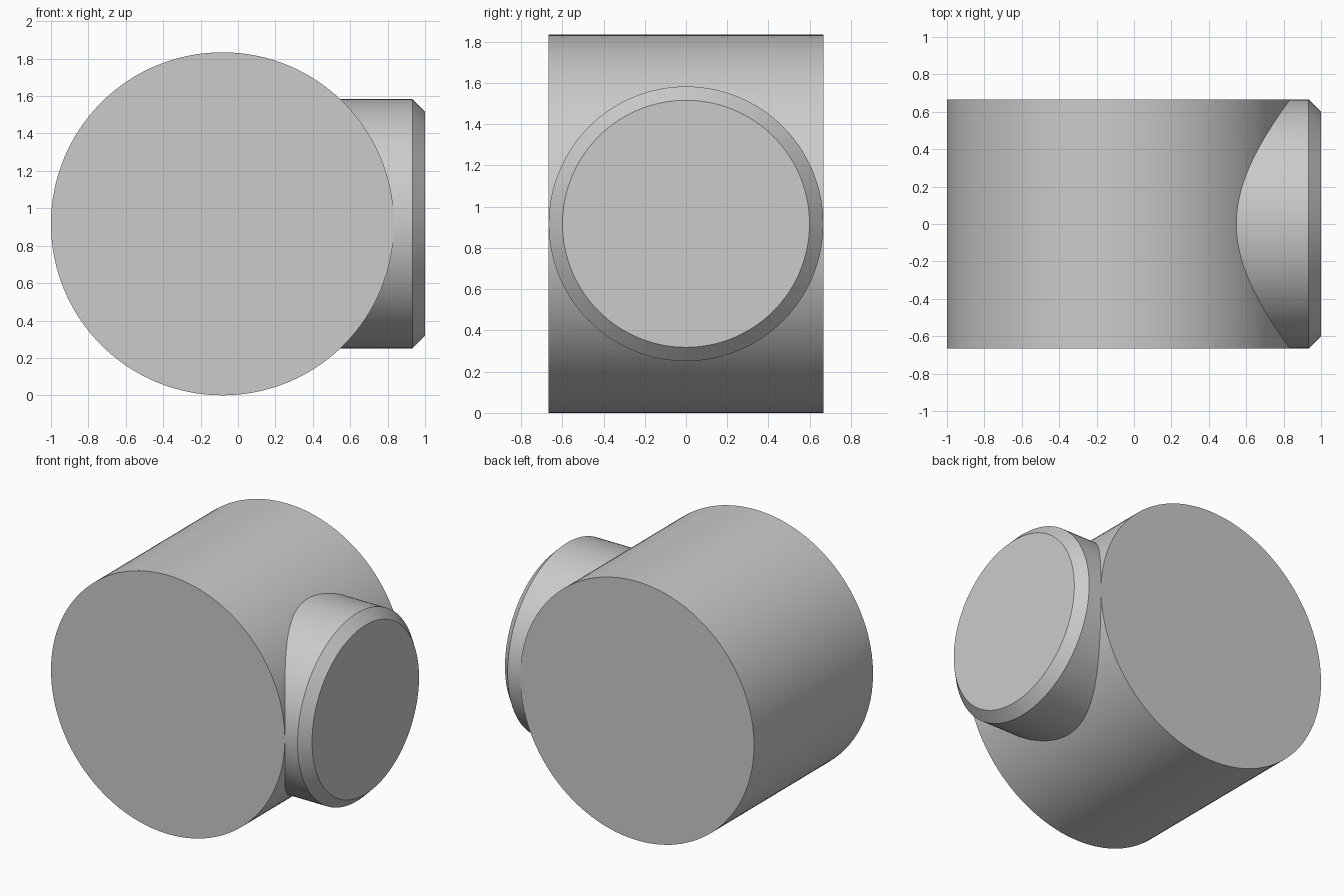
import bpy
import bmesh
import math
from mathutils import Matrix

cube = bpy.data.objects.get("Cube")
if cube:
    bpy.data.objects.remove(cube, do_unlink=True)

SEGMENTS = 128
BODY_RADIUS = 0.917
BODY_LENGTH = 1.333
BODY_X = BODY_RADIUS - 1
STUB_RADIUS = 0.666
CHAMFER = 0.067

grey = bpy.data.materials.new("plain grey")
grey.use_nodes = True
colour = (0.6, 0.6, 0.6, 1)
grey.diffuse_color = colour
grey.node_tree.nodes["Principled BSDF"].inputs["Base Color"].default_value = colour


def turned_solid(name, profile, placement):
    """Closed solid of (radius, height) rings along local z, capped at both ends."""
    bm = bmesh.new()
    rings = []
    for radius, height in profile:
        ring = []
        for i in range(SEGMENTS):
            a = math.tau * i / SEGMENTS
            ring.append(bm.verts.new((radius * math.cos(a), radius * math.sin(a), height)))
        rings.append(ring)
    for low, high in zip(rings, rings[1:]):
        for i in range(SEGMENTS):
            j = (i + 1) % SEGMENTS
            bm.faces.new((low[i], low[j], high[j], high[i]))
    bm.faces.new(rings[0][::-1])
    bm.faces.new(rings[-1])
    bm.transform(placement)
    bmesh.ops.recalc_face_normals(bm, faces=bm.faces)
    mesh = bpy.data.meshes.new(name)
    bm.to_mesh(mesh)
    bm.free()
    mesh.materials.append(grey)
    obj = bpy.data.objects.new(name, mesh)
    bpy.context.collection.objects.link(obj)
    return obj


# Large drum lying front to back
half = BODY_LENGTH / 2
body = turned_solid(
    "drum_with_side_stub",
    [(BODY_RADIUS, -half), (BODY_RADIUS, half)],
    Matrix.Translation((BODY_X, 0, BODY_RADIUS)) @ Matrix.Rotation(math.pi / 2, 4, "X"),
)

# Chamfered round stub leaving the drum's left side
stub = turned_solid(
    "side_stub",
    [(STUB_RADIUS, 0), (STUB_RADIUS, 1 - CHAMFER), (STUB_RADIUS - CHAMFER, 1)],
    Matrix.Translation((0, 0, BODY_RADIUS)) @ Matrix.Rotation(math.pi / 2, 4, "Y"),
)

# Fuse both into one solid
union = body.modifiers.new("fuse_stub", "BOOLEAN")
union.operation = "UNION"
union.solver = "EXACT"
union.object = stub
bpy.ops.object.select_all(action="DESELECT")
body.select_set(True)
bpy.context.view_layer.objects.active = body
bpy.ops.object.modifier_apply(modifier=union.name)
bpy.data.objects.remove(stub, do_unlink=True)

bpy.ops.object.shade_smooth_by_angle(angle=math.radians(30))
